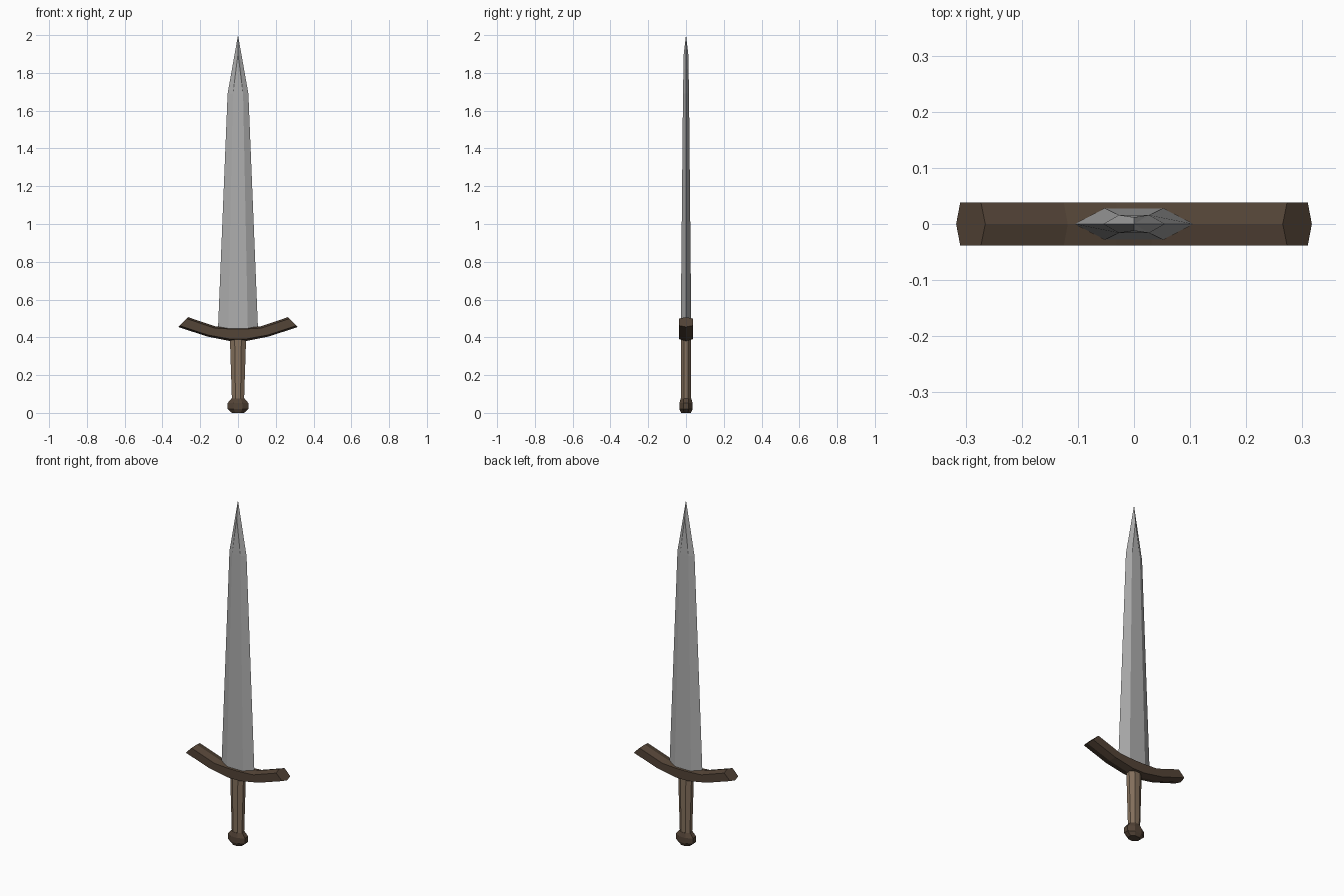
import bpy, bmesh, math

cube = bpy.data.objects.get("Cube")
if cube:
    bpy.data.objects.remove(cube)


def material(name, rgb):
    m = bpy.data.materials.new(name)
    m.use_nodes = True
    m.diffuse_color = (*rgb, 1)
    m.node_tree.nodes["Principled BSDF"].inputs["Base Color"].default_value = (*rgb, 1)
    return m


steel = material("grey steel", (0.42, 0.42, 0.42))
dark_wood = material("dark brown", (0.088, 0.058, 0.038))
leather = material("tan leather", (0.235, 0.165, 0.11))


def finish(name, bm, mat):
    bmesh.ops.recalc_face_normals(bm, faces=bm.faces)
    mesh = bpy.data.meshes.new(name)
    bm.to_mesh(mesh)
    bm.free()
    mesh.materials.append(mat)
    obj = bpy.data.objects.new(name, mesh)
    bpy.context.collection.objects.link(obj)
    return obj


def loft(bm, rings, cap_end=True):
    """Skin a list of equal-sized point rings and cap the ends."""
    rows = [[bm.verts.new(p) for p in ring] for ring in rings]
    n = len(rows[0])
    for a, b in zip(rows, rows[1:]):
        for i in range(n):
            j = (i + 1) % n
            bm.faces.new((a[i], a[j], b[j], b[i]))
    bm.faces.new(rows[0])
    if cap_end:
        bm.faces.new(rows[-1])
    return rows


def turned(name, profile, sides, mat):
    """Oval turned part from (half width, half depth, height) rows."""
    bm = bmesh.new()
    grow = 1 / math.cos(math.pi / sides)
    angles = [2 * math.pi * (i + 0.5) / sides for i in range(sides)]
    loft(bm, [[(rx * grow * math.cos(a), ry * grow * math.sin(a), z) for a in angles]
              for rx, ry, z in profile])
    return finish(name, bm, mat)


# Blade: flattened section with a centre ridge that runs on past the shoulders
def blade_ring(edge, flat, thick, z):
    return [(edge, 0, z), (flat, thick, z), (0, thick, z), (-flat, thick, z),
            (-edge, 0, z), (-flat, -thick, z), (0, -thick, z), (flat, -thick, z)]


bm = bmesh.new()
rows = loft(bm, [blade_ring(0.106, 0.052, 0.028, 0.44),
                 blade_ring(0.055, 0.027, 0.016, 1.69)], cap_end=False)
top = rows[-1]
tip = bm.verts.new((0, 0, 2))
ridge = {s: bm.verts.new((0, s * 0.012, 1.9)) for s in (1, -1)}
for s, (a, b, c, d, e) in ((1, top[0:5]), (-1, top[4:8] + top[0:1])):
    for face in ((a, b, tip), (b, ridge[s], tip), (b, c, ridge[s]),
                 (c, d, ridge[s]), (d, tip, ridge[s]), (d, e, tip)):
        bm.faces.new(face)
finish("blade", bm, steel)

# Crossguard: six-sided section swept along an upturned arc
stations = [(0.265, 0.507, 0.317, 0.455), (0.118, 0.457, 0.165, 0.405),
            (0.03, 0.455, 0.04, 0.38)]
stations += [(-a, b, -c, d) for a, b, c, d in reversed(stations)]
rings = []
for tx, tz, bx, bz in stations:
    def across(t, y):
        return (tx + (bx - tx) * t, y, tz + (bz - tz) * t)
    rings.append([across(0, 0), across(0.15, 0.038), across(0.86, 0.038),
                  across(1, 0), across(0.86, -0.038), across(0.15, -0.038)])
bm = bmesh.new()
loft(bm, rings)
finish("crossguard", bm, dark_wood)

# Grip and pommel
turned("grip", [(0.032, 0.026, 0.06), (0.043, 0.027, 0.40)], 8, leather)
turned("pommel", [(0.032, 0.026, 0), (0.055, 0.035, 0.02),
                  (0.055, 0.035, 0.052), (0.034, 0.028, 0.077)], 8, dark_wood)
